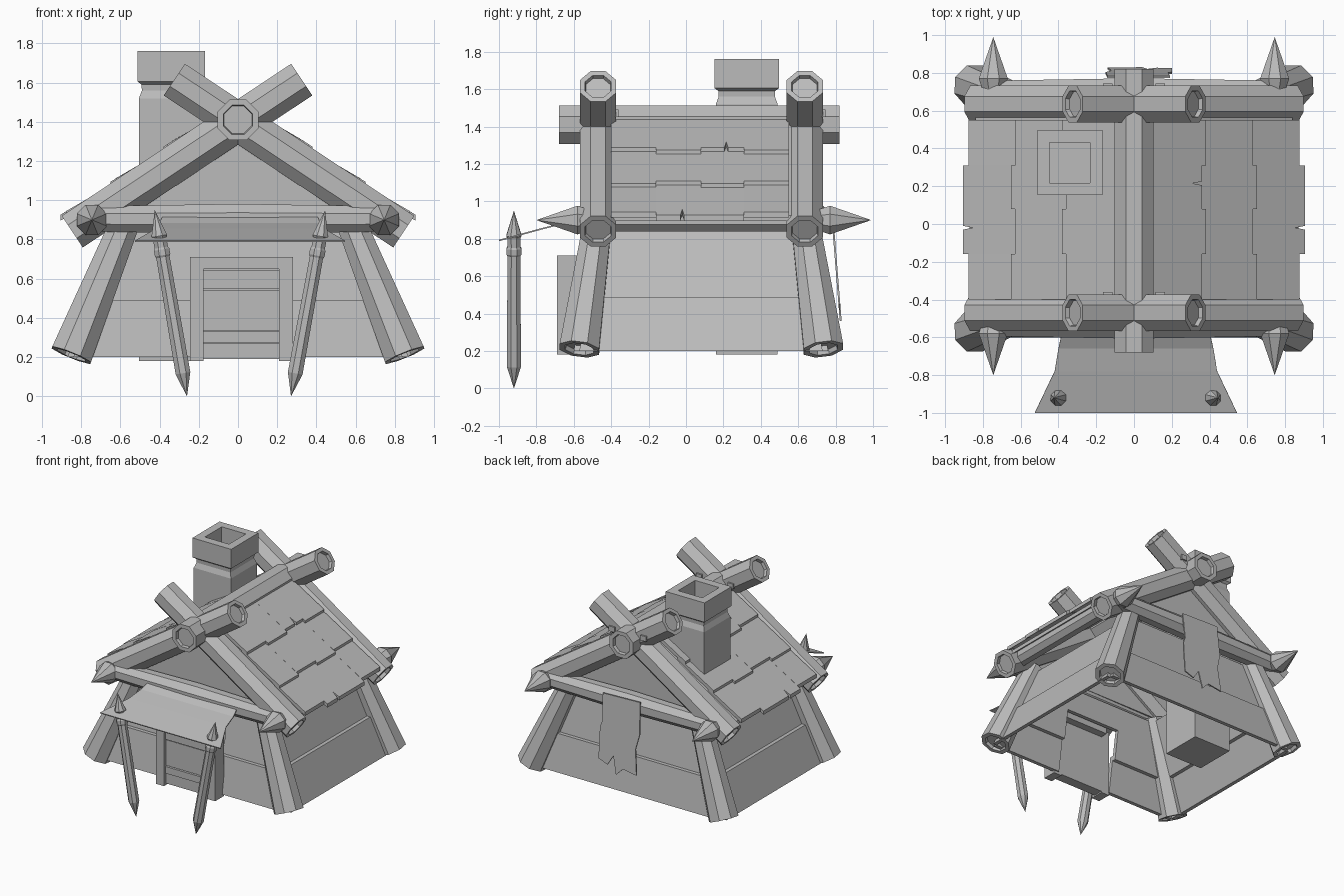
import bpy, bmesh, math
from mathutils import Vector

if "Cube" in bpy.data.objects:
    bpy.data.objects.remove(bpy.data.objects["Cube"])

GREY = (0.5, 0.5, 0.5, 1)
mat = bpy.data.materials.new("plain_grey")
mat.use_nodes = True
mat.diffuse_color = GREY
mat.node_tree.nodes["Principled BSDF"].inputs["Base Color"].default_value = GREY
mat.node_tree.nodes["Principled BSDF"].inputs["Roughness"].default_value = 0.8

YC = 0.08                      # middle of the hut in depth
FRAMES = {"front": -0.47, "back": 0.635}
SIDES = {"left": 1, "right": -1}


def finish(name, bm):
    bmesh.ops.remove_doubles(bm, verts=bm.verts, dist=0.0005)
    bmesh.ops.recalc_face_normals(bm, faces=bm.faces)
    mesh = bpy.data.meshes.new(name)
    bm.to_mesh(mesh)
    bm.free()
    mesh.materials.append(mat)
    obj = bpy.data.objects.new(name, mesh)
    bpy.context.collection.objects.link(obj)
    return obj


def lathe(name, a, b, rings, sides=8):
    """Faceted pole from a to b; rings are (distance from a, radius)."""
    a, b = Vector(a), Vector(b)
    axis = (b - a).normalized()
    ref = Vector((0, 1, 0)) if abs(axis.y) < 0.9 else Vector((0, 0, 1))
    u = axis.cross(ref).normalized()
    v = axis.cross(u)
    bm = bmesh.new()
    loops = []
    for t, r in rings:
        angles = [2 * math.pi * (i + 0.5) / sides for i in range(sides)]
        loops.append([bm.verts.new(a + axis * t + (u * math.cos(g) + v * math.sin(g)) * r)
                      for g in angles])
    for p, q in zip(loops, loops[1:]):
        for i in range(sides):
            j = (i + 1) % sides
            bm.faces.new((p[i], p[j], q[j], q[i]))
    bm.faces.new(loops[0])
    bm.faces.new(loops[-1])
    return finish(name, bm)


def log(name, a, b, r0, r1):
    """Log with a dished face at both ends."""
    n = (Vector(b) - Vector(a)).length
    d = 0.025
    return lathe(name, a, b, [(d, r0 * .68), (0, r0 * .72), (0, r0), (n, r1),
                              (n, r1 * .72), (n - d, r1 * .68)])


def slab(name, pts, thick):
    """Flat outline pushed along a vector."""
    bm = bmesh.new()
    face = bm.faces.new([bm.verts.new(p) for p in pts])
    ext = bmesh.ops.extrude_face_region(bm, geom=[face], use_keep_orig=True)
    moved = [g for g in ext["geom"] if isinstance(g, bmesh.types.BMVert)]
    bmesh.ops.translate(bm, verts=moved, vec=thick)
    return finish(name, bm)


def box(name, x0, x1, y0, y1, z0, z1):
    return slab(name, [(x0, y0, z0), (x1, y0, z0), (x1, y1, z0), (x0, y1, z0)], (0, 0, z1 - z0))


# Roof slope measured from the rafter centre line
def roof_z(x, lift):
    return 1.40 + lift - 0.662 * abs(x)


# Corner legs, crossed rafters, tie beams, gables and pegs
for end, y in FRAMES.items():
    out = -1 if end == "front" else 1
    for side, s in SIDES.items():
        log(f"{end}_{side}_leg", (s * .85, y + out * .10, .21), (s * .57, y, .9), .115, .08)
        log(f"{end}_{side}_rafter", (s * .845, y, .84), (s * -.325, y, 1.615), .105, .105)
        box(f"{end}_{side}_peg", s * .14 - .025, s * .14 + .025, y + .08, y + .11, 1.45, 1.49)
    yb = y + out * .06
    lathe(f"{end}_tie_beam", (-.72, yb, .905), (.72, yb, .905),
          [(0, .07), (.72, .083), (1.44, .07)])
    yg = y + out * .01
    slab(f"{end}_gable", [(-.74, yg, .9), (.74, yg, .9), (0, yg, 1.39)], (0, -out * .03, 0))

# Ridge log and pointed eave logs
log("ridge_log", (0, -.68, 1.41), (0, .82, 1.41), .112, .112)
for side, s in SIDES.items():
    lathe(f"{side}_eave_log", (s * .745, -.8, .9), (s * .745, .99, .9),
          [(0, 0), (.22, .083), (.27, .065), (1.52, .065), (1.57, .083), (1.79, 0)])

# Roof shingles: four columns of three overlapping boards, two split at the tip
COLUMNS = [-.40, -.16, .08, .31, .55]
ROWS = [.04, .36, .63, .885]
for side, s in SIDES.items():
    for c in range(4):
        y0, y1 = COLUMNS[c], COLUMNS[c + 1]
        for r in range(3):
            shift = (.02 if c in (1, 2) else -.008) if r == 2 else .02 * ((c + r) % 2)
            x0 = max(ROWS[r] - .05, .03)
            x1 = ROWS[r + 1] + shift
            z0, z1 = roof_z(x0, .1), roof_z(x1, .125)
            ym = (y0 + y1) / 2 + .02
            pts = [(s * x0, y0, z0), (s * x1, y0, z1)]
            if (c, r) in ((1, 2), (2, 0)):
                pts += [(s * x1, ym - .01, z1), (s * (x1 - .05), ym, z1 + .031),
                        (s * x1, ym + .01, z1)]
            pts += [(s * x1, y1, z1), (s * x0, y1, z0)]
            slab(f"{side}_shingle_{c}_{r}", pts, (0, 0, -.03))
    # Board under the shingles
    slab(f"{side}_roof_board", [(s * x, y, roof_z(x, .08)) for x, y in
         ((0, -.45), (.84, -.45), (.84, .6), (0, .6))], (0, 0, -.03))


# Leaning plank walls, with a doorway left open at the front
def half(z, out):
    return .84 - .4 * (z - .2) + out, .65 - .15 * (z - .2) + out


def end_panel(name, k, out, z0, z1, low, high):
    """Panel of an end wall; low and high give its x limits at a height."""
    pts = [(edge(z), YC + k * half(z, out)[1], z)
           for z, edge in ((z0, low), (z0, high), (z1, high), (z1, low))]
    slab(name, pts, (0, -k * .03, 0))


for plank, z0, z1, out in (("lower", .2, .49, .03), ("upper", .45, .85, 0)):
    for side, s in SIDES.items():
        pts = [(s * half(z, out)[0], YC + k * half(z, 0)[1], z)
               for z, k in ((z0, -1), (z0, 1), (z1, 1), (z1, -1))]
        slab(f"{side}_{plank}_wall", pts, (-s * .03, 0, 0))
        end_panel(f"front_{side}_{plank}_wall", -1, out, z0, z1,
                  lambda z: s * .24, lambda z: s * half(z, 0)[0])
    end_panel(f"back_{plank}_wall", 1, out, z0, z1,
              lambda z: -half(z, 0)[0], lambda z: half(z, 0)[0])
end_panel("wall_over_door", -1, 0, .68, .85, lambda z: -.24, lambda z: .24)

# Door with frame and boards
box("door_left_post", .21, .28, -.69, -.58, .18, .71)
box("door_right_post", -.245, -.175, -.69, -.58, .18, .71)
box("door_lintel", -.175, .21, -.69, -.52, .65, .71)
box("door_backing", -.175, .21, -.64, -.58, .19, .65)
for i, (z0, z1) in enumerate(((.19, .27), (.275, .33), (.335, .54), (.548, .645))):
    box(f"door_board_{i}", -.175, .21, -.66 - .01 * (i % 2), -.64, z0, z1)

# Hollow chimney with a collar
corner = math.sqrt(2)
lathe("chimney", (-.34, .325, .18), (-.34, .325, 1.76),
      [(t, r * corner) for t, r in ((0, .165), (1.34, .165), (1.38, .15), (1.41, .152),
                                    (1.425, .172), (1.58, .172), (1.58, .107), (1.25, .107))], 4)

# Canopy cloth over the door
bm = bmesh.new()
rows = [[bm.verts.new((x, y, z)) for x in (-w + .01, w + .01)]
        for w, y, z in ((.39, -.57, .93), (.41, -.66, .885), (.43, -.78, .855), (.535, -1, .795))]
for p, q in zip(rows, rows[1:]):
    bm.faces.new((p[0], p[1], q[1], q[0]))
canopy = finish("canopy", bm)
canopy.modifiers.new("thickness", "SOLIDIFY").thickness = .008

# Sharpened stakes holding the canopy
for side, s in SIDES.items():
    lathe(f"{side}_stake", (.005 + s * .265, -.92, 0), (.01 + s * .435, -.92, .955),
          [(0, 0), (.12, .041), (.72, .037), (.73, .043), (.76, .043), (.77, .037),
           (.82, .038), (.83, .044), (.965, 0)])

# Torn cloth hanging from the back beam
outline = [(-.14, .97), (.19, .96), (.18, .75), (.2, .7), (.2, .45), (.12, .42), (.07, .5),
           (.04, .36), (-.02, .42), (-.14, .4), (-.12, .6), (-.15, .72)]
slab("back_cloth", [(x, .775 + (.95 - z) * .08, z) for x, z in outline], (0, .01, 0))
